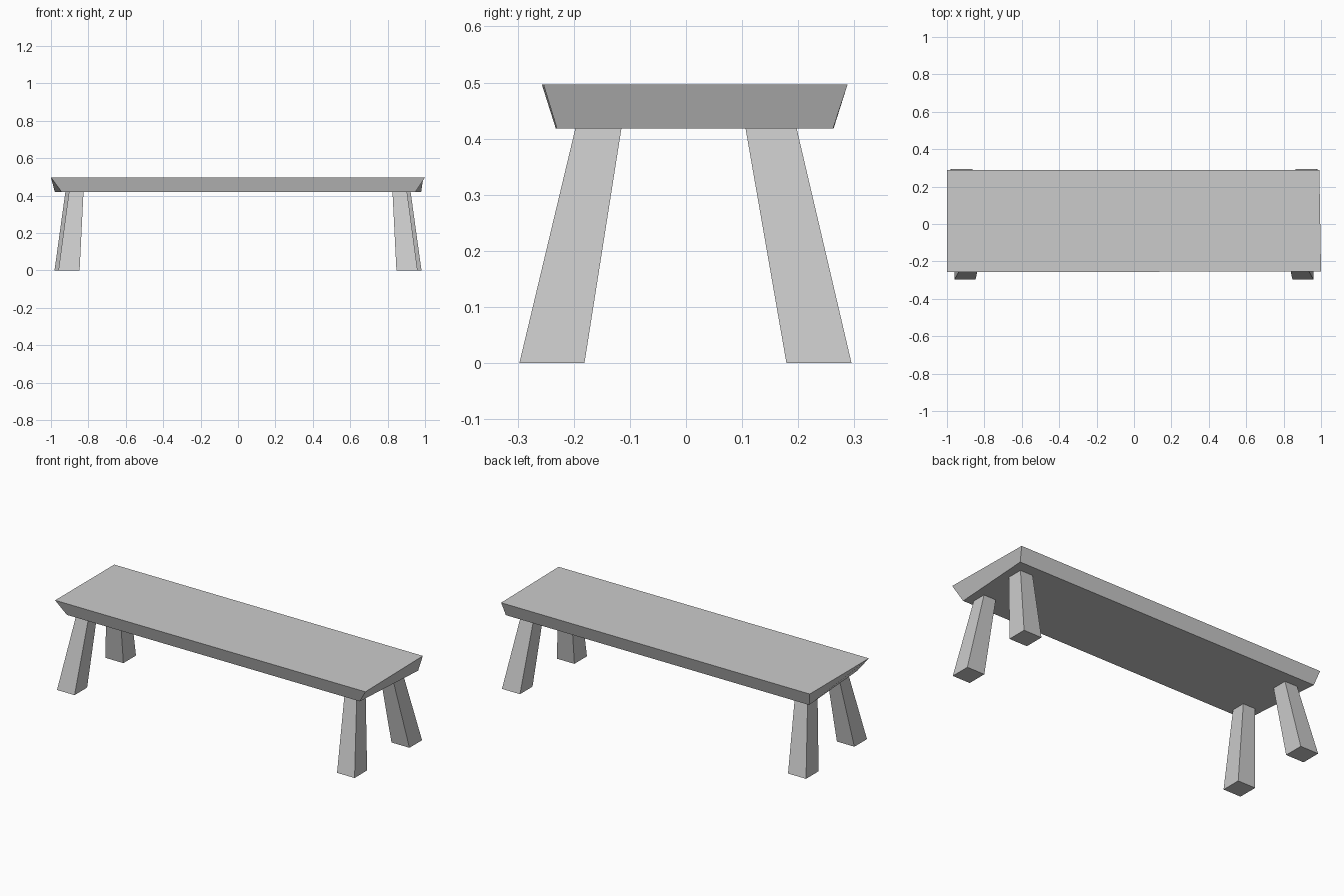
import bpy
import bmesh

if "Cube" in bpy.data.objects:
    bpy.data.objects.remove(bpy.data.objects["Cube"])


def tapered_block(name, bottom, top, z0, z1):
    """Six-sided block lofted between two four-cornered outlines."""
    bm = bmesh.new()
    lo = [bm.verts.new((x, y, z0)) for x, y in bottom]
    hi = [bm.verts.new((x, y, z1)) for x, y in top]
    bm.faces.new(lo[::-1])
    bm.faces.new(hi)
    for i in range(4):
        j = (i + 1) % 4
        bm.faces.new((lo[i], lo[j], hi[j], hi[i]))
    bmesh.ops.recalc_face_normals(bm, faces=bm.faces)
    mesh = bpy.data.meshes.new(name)
    bm.to_mesh(mesh)
    bm.free()
    obj = bpy.data.objects.new(name, mesh)
    bpy.context.collection.objects.link(obj)
    return obj


def rect(x0, x1, y0, y1):
    return [(x0, y0), (x1, y0), (x1, y1), (x0, y1)]


# Seat: thick plank with undercut, slightly irregular hand-cut edges
tapered_block(
    "seat",
    [(-0.942, -0.232), (0.947, -0.230), (0.979, 0.262), (-0.979, 0.263)],
    [(-1.0, -0.257), (1.0, -0.254), (0.991, 0.288), (-1.0, 0.288)],
    0.418, 0.497)

# Legs: splayed, tapering upward; the back pair stands a little wider
for side, sx in (("left", -1), ("right", 1)):
    tapered_block(f"front_{side}_leg",
                  rect(sx * 0.847, sx * 0.960, -0.297, -0.181),
                  rect(sx * 0.826, sx * 0.904, -0.197, -0.115), 0.0, 0.419)
    tapered_block(f"back_{side}_leg",
                  rect(sx * 0.865, sx * 0.981, 0.179, 0.295),
                  rect(sx * 0.842, sx * 0.923, 0.106, 0.197), 0.0, 0.419)
